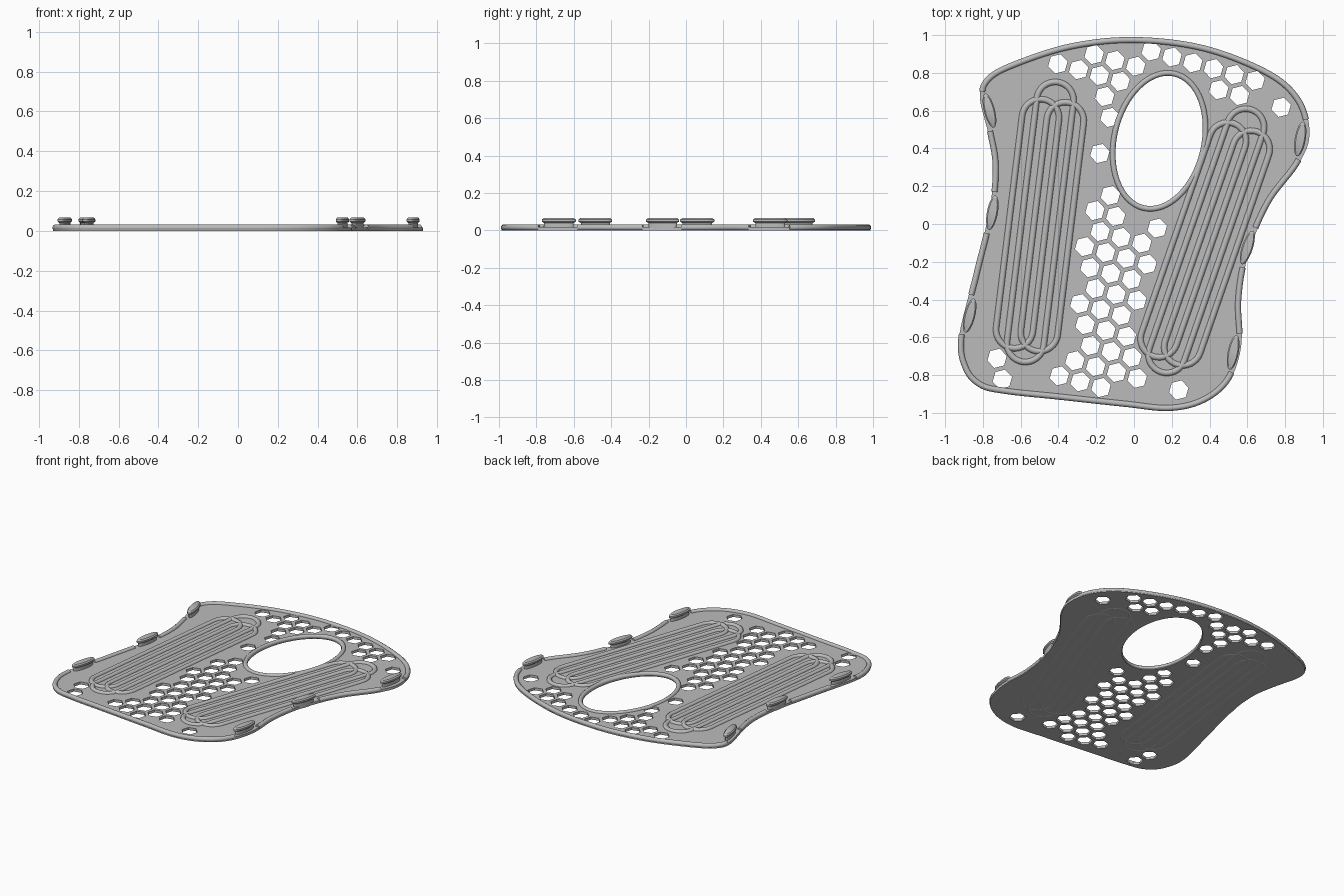
import bpy, bmesh, math
from mathutils import Vector

cube = bpy.data.objects.get("Cube")
if cube:
    bpy.data.objects.remove(cube, do_unlink=True)

grey = bpy.data.materials.new("plain grey")
grey.use_nodes = True
COLOUR = (0.5, 0.5, 0.5, 1)
grey.diffuse_color = COLOUR
grey.node_tree.nodes["Principled BSDF"].inputs["Base Color"].default_value = COLOUR


def add_object(name, mesh, smooth=True):
    obj = bpy.data.objects.new(name, mesh)
    bpy.context.collection.objects.link(obj)
    mesh.materials.clear()
    mesh.materials.append(grey)
    if smooth:
        bpy.ops.object.select_all(action="DESELECT")
        obj.select_set(True)
        bpy.context.view_layer.objects.active = obj
        bpy.ops.object.shade_smooth_by_angle(angle=math.radians(40))
    return obj


def curve_object(name, paths, z, closed=True, **settings):
    """Turn 2D paths into a mesh: filled and extruded, or a bevelled tube."""
    curve = bpy.data.curves.new(name, "CURVE")
    for key, value in settings.items():
        setattr(curve, key, value)
    for path in paths:
        spline = curve.splines.new("POLY")
        spline.points.add(len(path) - 1)
        for point, p in zip(spline.points, path):
            point.co = (p.x, p.y, 0, 1)
        spline.use_cyclic_u = closed
    temp = bpy.data.objects.new(name, curve)
    bpy.context.collection.objects.link(temp)
    graph = bpy.context.evaluated_depsgraph_get()
    mesh = bpy.data.meshes.new_from_object(temp.evaluated_get(graph))
    bpy.data.objects.remove(temp, do_unlink=True)
    bpy.data.curves.remove(curve)
    for v in mesh.vertices:
        v.co.z += z
    return add_object(name, mesh)


def tube(name, path, radius, z, closed=True):
    return curve_object(name, [path], z, closed, dimensions="3D", bevel_depth=radius,
                        bevel_resolution=3, use_fill_caps=not closed)


def smooth_loop(points, steps=10):
    """Closed Catmull-Rom loop through the points."""
    pts, out = [Vector(p) for p in points], []
    n = len(pts)
    for i in range(n):
        a, b, c, d = (pts[(i + k) % n] for k in (-1, 0, 1, 2))
        for s in range(steps):
            t = s / steps
            out.append(0.5 * (2 * b + (c - a) * t + (2 * a - 5 * b + 4 * c - d) * t ** 2
                              + (3 * b - a - 3 * c + d) * t ** 3))
    return out


def inset(loop, amount):
    """Move a counter-clockwise loop inwards."""
    out = []
    for i, p in enumerate(loop):
        t = (loop[(i + 1) % len(loop)] - loop[i - 1]).normalized()
        out.append(p + Vector((-t.y, t.x)) * amount)
    return out


def ellipse(centre, rx, ry, tilt, count):
    out = []
    for i in range(count):
        a = math.tau * i / count
        x, y = rx * math.cos(a), ry * math.sin(a)
        out.append(Vector((centre[0] + x * math.cos(tilt) - y * math.sin(tilt),
                           centre[1] + x * math.sin(tilt) + y * math.cos(tilt))))
    return out


# Plate outline, counter-clockwise from the top
OUTLINE = smooth_loop([
    (0, .99), (-.34, .955), (-.65, .855), (-.785, .775), (-.82, .67), (-.775, .475),
    (-.748, .3), (-.77, .07), (-.85, -.265), (-.93, -.6), (-.905, -.77), (-.82, -.865),
    (-.68, -.9), (-.4, -.93), (-.05, -.968), (.19, -.99), (.375, -.945), (.51, -.83),
    (.572, -.64), (.568, -.4), (.61, -.16), (.72, .105), (.875, .315), (.933, .475),
    (.885, .66), (.72, .81), (.375, .945)])
OVAL = dict(centre=(.133, .44), tilt=math.radians(-13), count=64)

# Hexagonal vents on a tilted honeycomb: (row, first column, last column)
VENTS = [(-1, 3, 8), (0, 0, 2), (0, 6, 7), (0, 9, 9), (1, -2, 1), (2, 0, 0), (3, 0, 0),
         (5, -1, -1), (7, -1, -1), (8, -2, -1), (8, 1, 1), (9, -2, 0), (10, -3, 0),
         (11, -3, -1), (12, -3, -1), (13, -4, -2), (14, -4, -2), (15, -4, -2),
         (16, -5, -2), (16, 0, 0), (17, -9, -9), (17, -6, -4), (18, -9, -9)]
origin, col, row = Vector((-.211, .897)), Vector((.11, -.031)), Vector((.028, -.111))
holes = [ellipse(origin + col * i + row * j, .053, .053, math.radians(14), 6)
         for j, first, last in VENTS for i in range(first, last + 1)]

# Perforated plate
THICK = .018
curve_object("plate", [inset(OUTLINE, .004), ellipse(rx=.228, ry=.355, **OVAL)] + holes,
             THICK / 2, dimensions="2D", fill_mode="BOTH", extrude=THICK / 2)
tube("oval_rim", ellipse(rx=.238, ry=.365, **OVAL), .015, .015)

# Outer rim, broken where the buttons sit
BUTTONS = [Vector(p) for p in [(-.765, .6), (-.75, .06), (-.87, -.485),
                               (.88, .45), (.6, -.125), (.525, -.68)]]
path = inset(OUTLINE, .016)
dense = [p.lerp(path[(i + 1) % len(path)], s / 3) for i, p in enumerate(path) for s in range(3)]
near = [min((p - b).length for b in BUTTONS) < .105 for p in dense]
start = near.index(True)
run, count = [], 0
for k in range(len(dense) + 1):
    i = (start + k) % len(dense)
    if not near[i]:
        run.append(dense[i])
    elif run:
        count += 1
        tube(f"outer_rim_{count}", run, .016, .016, closed=False)
        run = []


# Mushroom buttons on the edge, aligned with the outline
def button(name, centre):
    i = min(range(len(OUTLINE)), key=lambda k: (OUTLINE[k] - centre).length)
    t = OUTLINE[(i + 1) % len(OUTLINE)] - OUTLINE[i - 1]
    tilt = math.atan2(t.y, t.x)
    bm = bmesh.new()
    rings = []
    for length, width, z in [(.08, .02, 0), (.08, .02, .04), (.093, .029, .047),
                             (.093, .029, .058), (.082, .022, .066)]:
        rings.append([bm.verts.new((p.x, p.y, z))
                      for p in ellipse(centre, length, width, tilt, 32)])
    for a, b in zip(rings, rings[1:]):
        for k in range(len(a)):
            m = (k + 1) % len(a)
            bm.faces.new((a[k], a[m], b[m], b[k]))
    bm.faces.new(rings[0][::-1])
    bm.faces.new(rings[-1])
    mesh = bpy.data.meshes.new(name)
    bm.to_mesh(mesh)
    bm.free()
    add_object(name, mesh)


for n, centre in enumerate(BUTTONS):
    button(f"edge_button_{n + 1}", centre)


# Overlapping long loops raised on each side
def long_loop(name, bottom, top, radius=.098):
    axis = (top - bottom).normalized()
    side = Vector((axis.y, -axis.x))
    points = []
    for centre, sign in ((top, 1), (bottom, -1)):
        for k in range(17):
            a = math.pi * k / 16
            points.append(centre + sign * radius * (side * math.cos(a) + axis * math.sin(a)))
    tube(name, points, .017, .015)


for label, bottom, top in (("right", (-.575, -.633), (-.417, .654)),
                           ("left", (.174, -.691), (.591, .512))):
    bottom, top = Vector(bottom), Vector(top)
    axis = (top - bottom).normalized()
    side = Vector((axis.y, -axis.x)) * .066
    long_loop(label + "_middle_loop", bottom, top)
    for word, sign in (("outer", -1), ("inner", 1)):
        long_loop(f"{label}_{word}_loop", bottom + axis * .065 + side * sign,
                  top - axis * .1 + side * sign)
